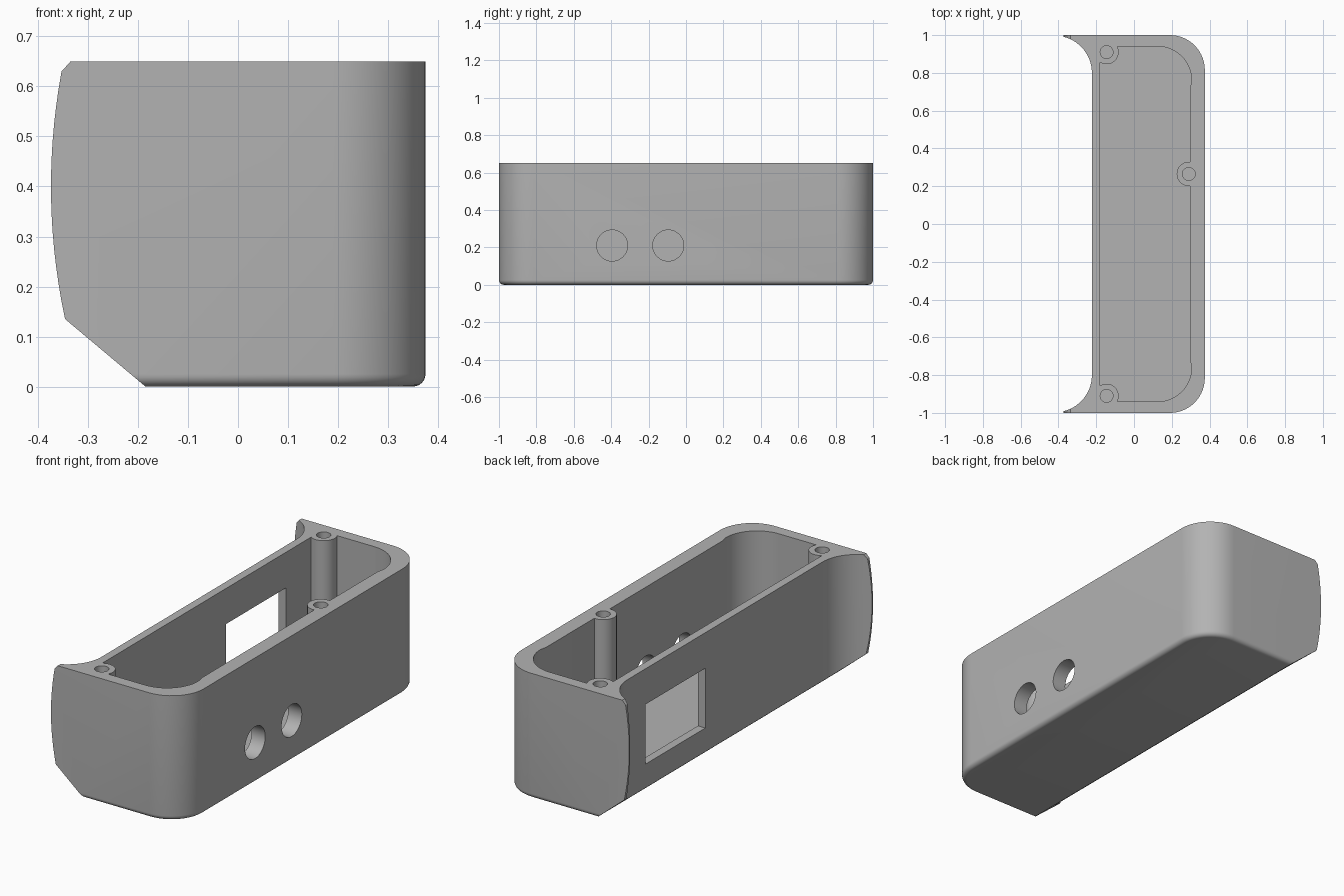
import bpy
import bmesh
from math import pi, sin, cos, sqrt
from mathutils import Vector

if "Cube" in bpy.data.objects:
    bpy.data.objects.remove(bpy.data.objects["Cube"])

HEIGHT = 0.65
FLOOR = 0.06
STEPS = 14

grey = bpy.data.materials.new("plain grey")
grey.use_nodes = True
grey.diffuse_color = (0.45, 0.45, 0.45, 1)
grey.node_tree.nodes["Principled BSDF"].inputs["Base Color"].default_value = grey.diffuse_color


def arc(cx, cy, r, start, end):
    angles = [start + (end - start) * i / STEPS for i in range(STEPS + 1)]
    return [(cx + r * cos(a), cy + r * sin(a)) for a in angles]


def loft(name, rings):
    """Skin closed rings of equal length and cap both ends."""
    bm = bmesh.new()
    loops = [[bm.verts.new(p) for p in ring] for ring in rings]
    n = len(loops[0])
    for low, high in zip(loops, loops[1:]):
        for i in range(n):
            j = (i + 1) % n
            bm.faces.new((low[i], low[j], high[j], high[i]))
    bm.faces.new(loops[0][::-1])
    bm.faces.new(loops[-1])
    bmesh.ops.recalc_face_normals(bm, faces=bm.faces)
    mesh = bpy.data.meshes.new(name)
    bm.to_mesh(mesh)
    bm.free()
    mesh.materials.append(grey)
    obj = bpy.data.objects.new(name, mesh)
    bpy.context.collection.objects.link(obj)
    return obj


def prism(name, plan, low, high):
    return loft(name, [[(x, y, z) for x, y in plan] for z in (low, high)])


def combine(target, tool, operation):
    mod = target.modifiers.new(operation, "BOOLEAN")
    mod.operation = operation
    mod.solver = "EXACT"
    mod.object = tool
    bpy.ops.object.select_all(action="DESELECT")
    bpy.context.view_layer.objects.active = target
    target.select_set(True)
    bpy.ops.object.modifier_apply(modifier=mod.name)
    bpy.data.objects.remove(tool)


def mirrored(half):
    """Complete a plan that runs from the -x side to the +x side at +y."""
    return half + [(x, -y) for x, y in reversed(half)]


def outer_ring(inset, z):
    # Concave flare at the -x side, rounded corner at the +x side
    flare = [(x, y * (1 - inset)) for x, y in arc(-0.42, 0.8, 0.197, 0, 0.43 * pi)]
    tip = [(-0.382, 1 - inset)]
    corner = arc(0.19, 0.815, 0.185 - inset, pi / 2, 0)
    return [(x, y, z) for x, y in mirrored(flare + tip + corner)]


# Outer shell with a rounded bottom edge
edge = 0.025
rings = []
for i in range(7):
    a = pi / 2 * i / 6
    rings.append(outer_ring(edge * (1 - sin(a)), edge * (1 - cos(a))))
shell = loft("enclosure_shell", rings + [outer_ring(0, HEIGHT)])

# Side profile trims the flares to a bowed edge with chamfers
bow = []
for i in range(STEPS + 1):
    z = 0.135 + 0.495 * i / STEPS
    bow.append((-0.374 + 0.4 * (z - 0.4) ** 2, z))
profile = [(0.5, -0.1), (-0.066, -0.1)] + bow + [(-0.335, 0.65), (-0.25, 0.735), (0.5, 0.735)]
trim = loft("trim", [[(x, y, z) for x, z in profile] for y in (-1.2, 1.2)])
combine(shell, trim, "INTERSECT")

# Open cavity, with slightly thicker middle of the +x wall
cavity_plan = mirrored([(-0.18, 0.94)] + arc(0.125, 0.76, 0.18, pi / 2, 0) + [(0.297, 0.72)])
combine(shell, prism("cavity", cavity_plan, FLOOR, 0.8), "DIFFERENCE")

# Screw posts with blind holes
posts = [(-0.145, 0.91), (-0.145, -0.91), (0.29, 0.265)]


def disc(x, y, r):
    return [(x + r * cos(2 * pi * i / 32), y + r * sin(2 * pi * i / 32)) for i in range(32)]


for x, y in posts:
    combine(shell, prism("post", disc(x, y, 0.064), FLOOR - 0.02, HEIGHT), "UNION")
for x, y in posts:
    combine(shell, prism("screw_hole", disc(x, y, 0.034), 0.3, 0.8), "DIFFERENCE")

# Two round openings in the +x wall
for y in (-0.395, -0.095):
    ring = disc(y, 0.21, 0.083)
    tool = loft("round_opening", [[(x, u, v) for u, v in ring] for x in (0.2, 0.5)])
    combine(shell, tool, "DIFFERENCE")

# Rectangular window in the -x wall
window = [(0.16, 0.155), (0.65, 0.155), (0.65, 0.465), (0.16, 0.465)]
tool = loft("window", [[(x, u, v) for u, v in window] for x in (-0.3, -0.1)])
combine(shell, tool, "DIFFERENCE")

bpy.ops.object.select_all(action="DESELECT")
shell.select_set(True)
bpy.context.view_layer.objects.active = shell
bpy.ops.object.shade_smooth_by_angle(angle=0.5)
